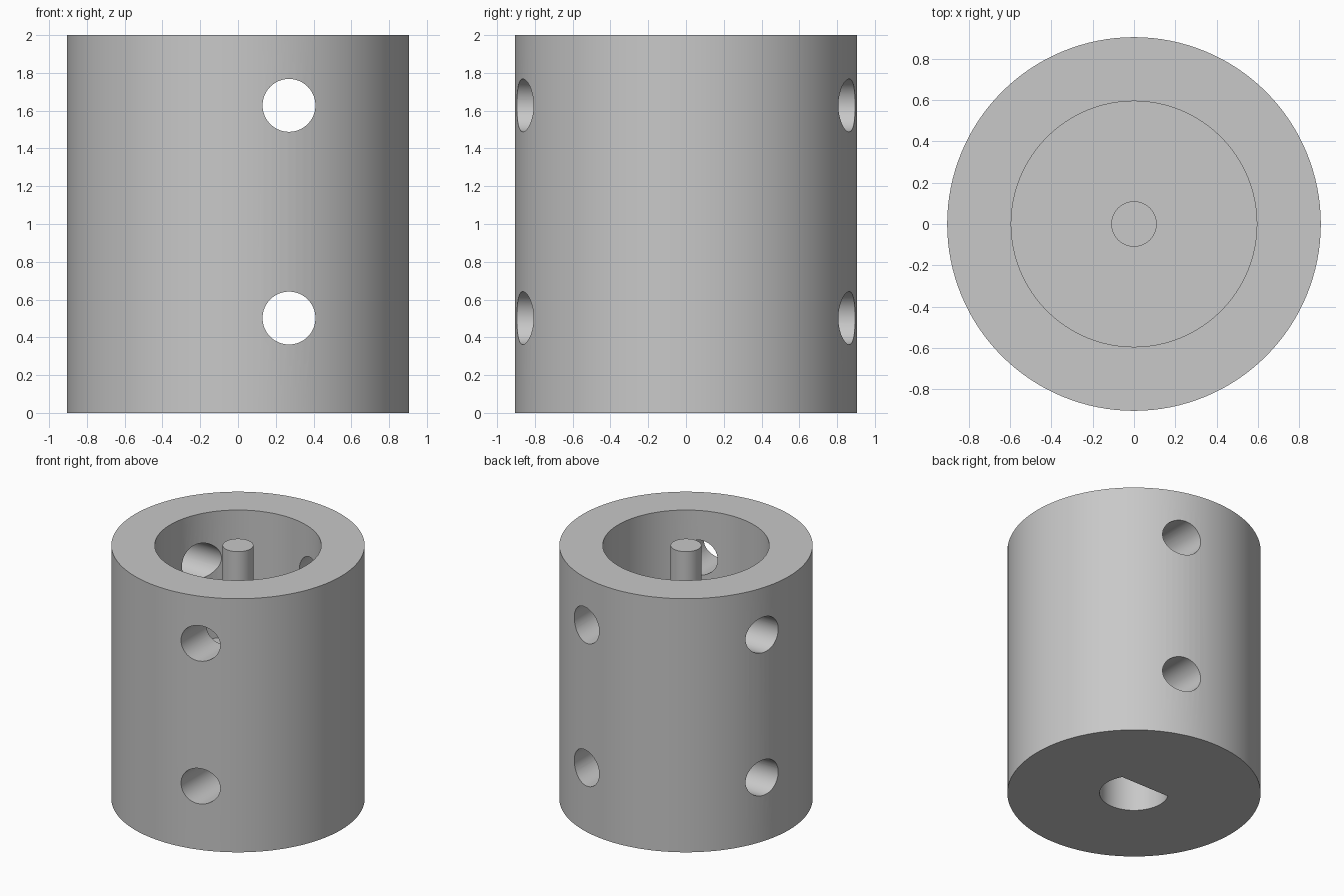
import bpy
import bmesh
from math import sin, cos, pi, radians
from mathutils import Vector

cube = bpy.data.objects.get("Cube")
if cube:
    bpy.data.objects.remove(cube, do_unlink=True)

grey = bpy.data.materials.new("plain grey")
grey.use_nodes = True
grey.diffuse_color = (0.58, 0.58, 0.58, 1)
grey.node_tree.nodes["Principled BSDF"].inputs["Base Color"].default_value = grey.diffuse_color

HEIGHT = 2.0
BODY_R = 0.905
BORE_R = 0.595
BORE_FLOOR = 1.0
HOLE_R = 0.14
HOLE_OFFSET = 0.27


def rod(name, start, end, radius, sides=96):
    """Round bar between two points."""
    a, b = Vector(start), Vector(end)
    bpy.ops.mesh.primitive_cylinder_add(vertices=sides, radius=radius, depth=(b - a).length,
                                        location=(a + b) / 2)
    ob = bpy.context.object
    ob.name = name
    ob.rotation_euler = (b - a).to_track_quat('Z', 'Y').to_euler()
    bpy.ops.object.transform_apply(location=True, rotation=True, scale=True)
    ob.data.materials.append(grey)
    return ob


def d_bar(name, radius, flat, bottom, top, steps=48):
    """Bar with a round section cut flat on its +y side."""
    a0 = pi - flat
    sweep = pi + 2 * flat
    bm = bmesh.new()
    ring = [bm.verts.new((radius * cos(a0 + sweep * i / steps),
                          radius * sin(a0 + sweep * i / steps), bottom))
            for i in range(steps + 1)]
    face = bm.faces.new(ring)
    made = bmesh.ops.extrude_face_region(bm, geom=[face])["geom"]
    bmesh.ops.translate(bm, vec=(0, 0, top - bottom),
                        verts=[v for v in made if isinstance(v, bmesh.types.BMVert)])
    bmesh.ops.recalc_face_normals(bm, faces=bm.faces)
    mesh = bpy.data.meshes.new(name)
    bm.to_mesh(mesh)
    bm.free()
    ob = bpy.data.objects.new(name, mesh)
    bpy.context.collection.objects.link(ob)
    mesh.materials.append(grey)
    return ob


def activate(ob):
    bpy.ops.object.select_all(action='DESELECT')
    ob.select_set(True)
    bpy.context.view_layer.objects.active = ob


# Outer body
body = rod("hub_body", (0, 0, 0), (0, 0, HEIGHT), BODY_R, 128)

# Bore from above and shaft socket from below
cutters = [rod("bore_cutter", (0, 0, BORE_FLOOR), (0, 0, HEIGHT + 0.2), BORE_R),
           d_bar("socket_cutter", 0.246, radians(30), -0.2, 0.85)]

# Cross holes at two heights: one right through, one from the -x side only
for z in (0.502, 1.628):
    cutters.append(rod("through_hole_cutter", (HOLE_OFFSET, -1.2, z),
                       (HOLE_OFFSET, 1.2, z), HOLE_R, 64))
    cutters.append(rod("side_hole_cutter", (-1.2, HOLE_OFFSET, z),
                       (0, HOLE_OFFSET, z), HOLE_R, 64))

for cutter in cutters:
    cutter.hide_render = True
    activate(body)
    cut = body.modifiers.new("cut", 'BOOLEAN')
    cut.operation = 'DIFFERENCE'
    cut.solver = 'EXACT'
    cut.object = cutter
    bpy.ops.object.modifier_apply(modifier=cut.name)
    bpy.data.objects.remove(cutter, do_unlink=True)

# Centre pin standing on the bore floor, level with the rim
pin = rod("centre_pin", (0, 0, BORE_FLOOR - 0.02), (0, 0, HEIGHT), 0.11, 64)

for ob in (body, pin):
    activate(ob)
    bpy.ops.object.shade_smooth_by_angle(angle=radians(30))
